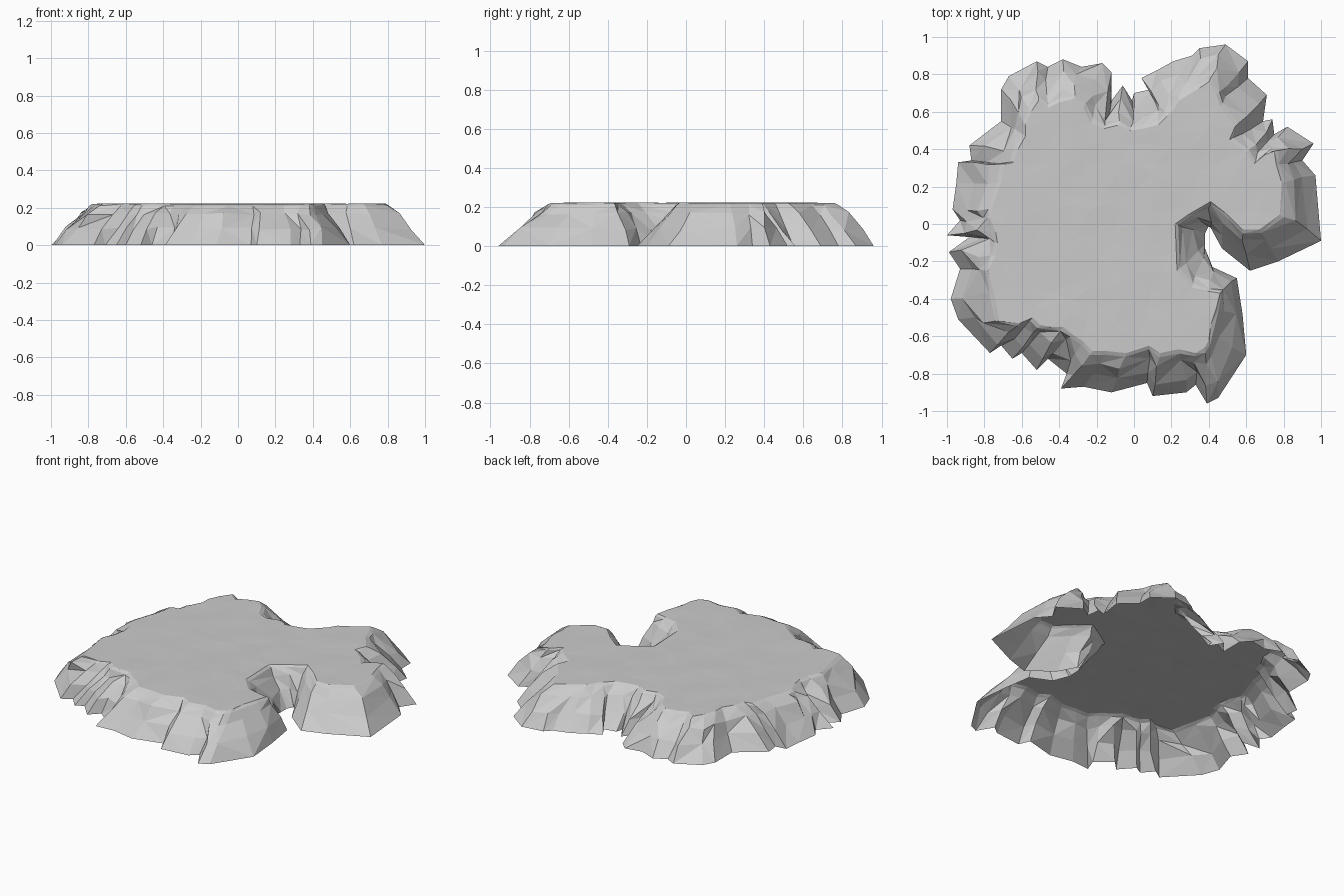
import bpy
import bmesh
import random
from mathutils import Vector, noise
from mathutils.geometry import delaunay_2d_cdt

random.seed(4)
HEIGHT = 0.221
GRID_STEP = 0.085

# Remove the default object only
default_cube = bpy.data.objects.get("Cube")
if default_cube:
    bpy.data.objects.remove(default_cube, do_unlink=True)

# Jagged foot outline, counterclockwise, in hundredths of a unit
FOOT = [
    (100, -9), (97, 26), (90, 34), (96, 43), (82, 52), (75, 48), (74, 56),
    (69, 55), (71, 69), (61, 78), (61, 87), (49, 96), (35, 94), (31, 90),
    (21, 87), (12, 82), (4, 78), (9, 72), (0, 70), (-1, 66), (-6, 74),
    (-12, 66), (-12, 81), (-17, 86), (-28, 84), (-38, 88), (-46, 84),
    (-52, 87), (-67, 79), (-71, 72), (-71, 55), (-88, 42), (-87, 34),
    (-94, 33), (-95, 22), (-97, 8), (-93, 2), (-100, -6), (-88, -7),
    (-99, -15), (-93, -24), (-98, -40), (-94, -51), (-77, -69), (-71, -65),
    (-65, -72), (-60, -69), (-52, -78), (-46, -72), (-36, -80), (-39, -88),
    (-27, -87), (-12, -90), (7, -85), (10, -92), (28, -90), (33, -86),
    (39, -96), (45, -93), (60, -70), (58, -48), (55, -29), (42, -23),
    (38, -13), (38, -11), (38, -5), (40, -1), (41, -2), (47, -13),
    (62, -25), (77, -20),
]

# Brow outline where the slope meets the flat top, paired with the foot
BROW = [
    (78, 5), (79, 22), (76, 32), (75, 39), (70, 37), (64, 32), (60, 38),
    (51, 45), (54, 52), (46, 63), (44, 69), (40, 76), (34, 72), (29, 69),
    (24, 66), (21, 61), (18, 58), (13, 53), (5, 51), (-2, 50), (-8, 53),
    (-16, 51), (-23, 54), (-27, 62), (-32, 67), (-40, 65), (-46, 62),
    (-51, 66), (-55, 60), (-58, 53), (-58, 47), (-62, 40), (-64, 33),
    (-69, 32), (-71, 22), (-76, 8), (-77, 3), (-74, -4), (-73, -10),
    (-74, -17), (-78, -25), (-75, -37), (-72, -52), (-61, -53), (-54, -50),
    (-50, -54), (-45, -55), (-38, -55), (-33, -59), (-27, -63), (-22, -68),
    (-14, -68), (-4, -69), (8, -65), (14, -69), (24, -67), (33, -69),
    (38, -66), (40, -62), (41, -54), (44, -45), (46, -37), (40, -36),
    (31, -34), (23, -25), (22, 0), (29, 5), (41, 12), (50, 5),
    (58, -3), (67, -3),
]

# Slope profile: how far in from foot to brow, and how high
SLOPE = [(0.0, 0.0), (0.33, 0.4), (0.68, 0.76), (0.9, 0.95)]


def top_height(x, y):
    """Gentle unevenness of the plateau."""
    return HEIGHT + 0.004 * noise.noise(Vector((x * 5, y * 5, 0)))


def jitter(amount):
    return random.uniform(-amount, amount)


def make_rings(bm):
    """Stack rings of vertices from the foot up to the brow."""
    rings = []
    for inward, rise in SLOPE:
        roughness = 0.018 if 0 < inward < 0.8 else 0
        ring = []
        for foot, brow in zip(FOOT, BROW):
            point = Vector(foot).lerp(Vector(brow), inward) / 100
            ring.append(bm.verts.new((
                point.x + jitter(roughness),
                point.y + jitter(roughness),
                rise * HEIGHT + jitter(roughness / 2),
            )))
        rings.append(ring)
    brow_ring = [bm.verts.new((x / 100, y / 100, top_height(x / 100, y / 100)))
                 for x, y in BROW]
    return rings + [brow_ring]


def bridge(bm, lower, upper):
    """Join two rings with triangles, choosing the diagonal at random."""
    count = len(lower)
    for i in range(count):
        j = (i + 1) % count
        a, b, c, d = lower[i], lower[j], upper[j], upper[i]
        if random.random() < 0.5:
            triangles = [(a, b, c), (a, c, d)]
        else:
            triangles = [(a, b, d), (b, c, d)]
        for triangle in triangles:
            bm.faces.new(triangle)


def fill_plateau(bm):
    """Triangulate the top inside the brow, with scattered inner points."""
    outline = [Vector(p) / 100 for p in BROW]
    points = list(outline)
    steps = int(1 / GRID_STEP)
    for column in range(-steps, steps + 1):
        for row in range(-steps, steps + 1):
            spot = Vector((column, row)) * GRID_STEP
            spot += Vector((jitter(0.025), jitter(0.025)))
            if min((spot - edge).length for edge in outline) > 0.04:
                points.append(spot)
    loop = list(range(len(outline)))
    coords, _, faces, *_ = delaunay_2d_cdt(points, [], [loop], 1, 0.0001)
    verts = [bm.verts.new((p.x, p.y, top_height(p.x, p.y))) for p in coords]
    for face in faces:
        bm.faces.new([verts[i] for i in face])


# Rock plateau: open shell with craggy slopes and a flat top
bm = bmesh.new()
rings = make_rings(bm)
for lower, upper in zip(rings, rings[1:]):
    bridge(bm, lower, upper)
fill_plateau(bm)
bmesh.ops.remove_doubles(bm, verts=bm.verts, dist=0.0005)
for face in bm.faces:
    face.smooth = False

mesh = bpy.data.meshes.new("rock_plateau")
bm.to_mesh(mesh)
bm.free()
plateau = bpy.data.objects.new("rock_plateau", mesh)
bpy.context.collection.objects.link(plateau)

# Plain grey stone
stone = bpy.data.materials.new("grey_stone")
stone.use_nodes = True
colour = (0.6, 0.6, 0.6, 1)
stone.diffuse_color = colour
stone.node_tree.nodes["Principled BSDF"].inputs["Base Color"].default_value = colour
mesh.materials.append(stone)
